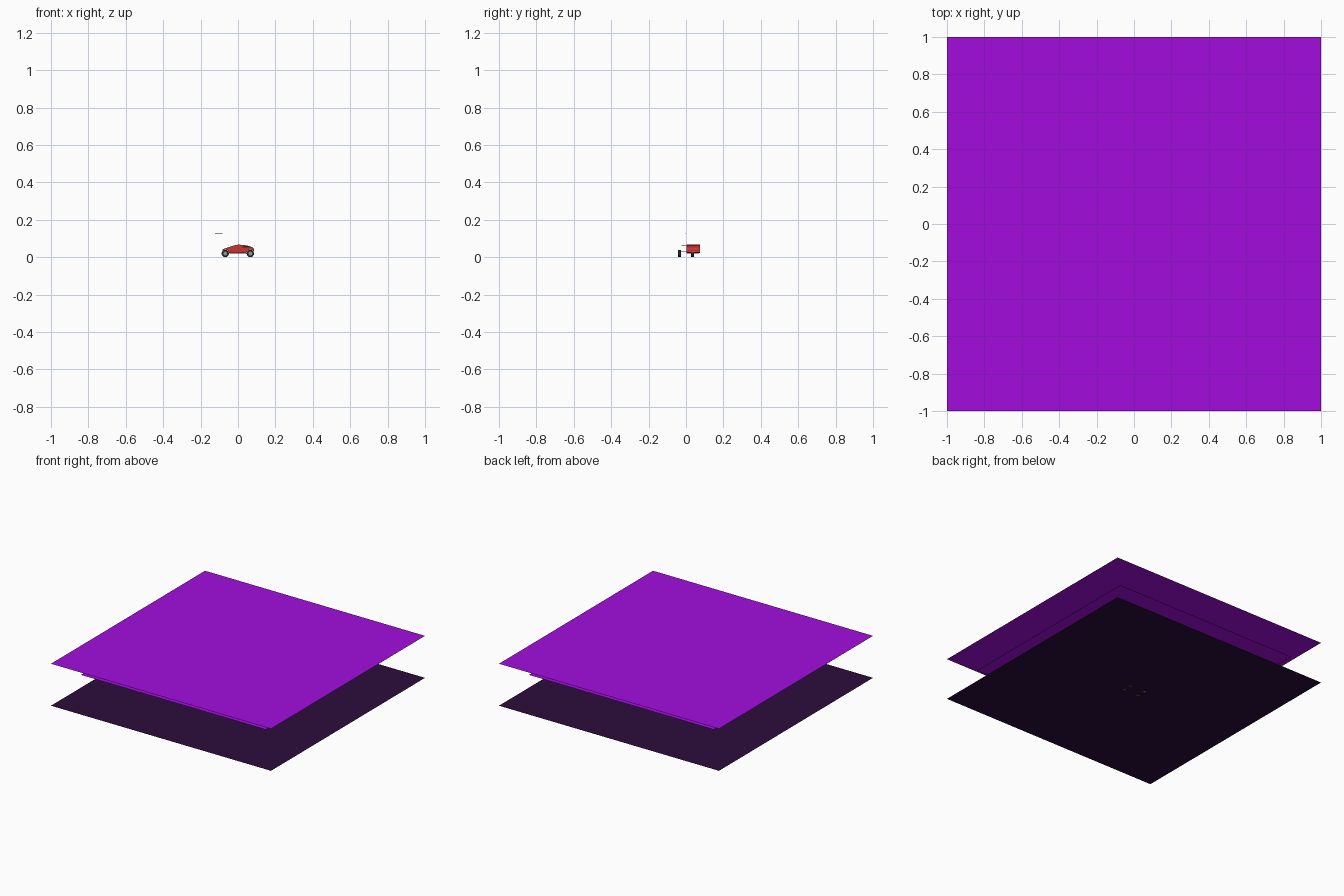
import bpy, bmesh, math
from mathutils import Matrix

if "Cube" in bpy.data.objects:
    bpy.data.objects.remove(bpy.data.objects["Cube"])


def mat(name, rgb):
    m = bpy.data.materials.new(name)
    m.diffuse_color = (*rgb, 1)
    m.use_nodes = True
    m.node_tree.nodes["Principled BSDF"].inputs["Base Color"].default_value = m.diffuse_color
    return m


PURPLE = mat("purple", (0.36, 0.004, 0.72))
DARK = mat("dark_purple", (0.024, 0.004, 0.045))
RED = mat("red", (0.6, 0.035, 0.035))
BLACK = mat("black", (0.02, 0.02, 0.02))
STEEL = mat("steel", (0.3, 0.3, 0.3))


def finish(name, bm, material):
    me = bpy.data.meshes.new(name)
    bm.normal_update()
    bm.to_mesh(me)
    bm.free()
    ob = bpy.data.objects.new(name, me)
    bpy.context.collection.objects.link(ob)
    me.materials.append(material)
    return ob


def sheet(name, half, z, material):
    bm = bmesh.new()
    bmesh.ops.create_grid(bm, x_segments=1, y_segments=1, size=half,
                          matrix=Matrix.Translation((0, 0, z)))
    return finish(name, bm, material)


def cylinder(name, loc, r, length, material, axis='Y', seg=24):
    bm = bmesh.new()
    bmesh.ops.create_cone(bm, cap_ends=True, segments=seg, radius1=r, radius2=r, depth=length)
    rot = {'X': Matrix.Rotation(math.pi / 2, 4, 'Y'), 'Y': Matrix.Rotation(math.pi / 2, 4, 'X')}[axis]
    bmesh.ops.transform(bm, matrix=Matrix.Translation(loc) @ rot, verts=bm.verts)
    for f in bm.faces:
        f.smooth = len(f.verts) == 4
    return finish(name, bm, material)


def slab(name, pts, y0, y1, material):
    """Side profile (x, z) extruded from y0 to y1."""
    bm = bmesh.new()
    face = bm.faces.new([bm.verts.new((x, y0, z)) for x, z in pts])
    ext = bmesh.ops.extrude_face_region(bm, geom=[face])
    new = [v for v in ext["geom"] if isinstance(v, bmesh.types.BMVert)]
    bmesh.ops.translate(bm, verts=new, vec=(0, y1 - y0, 0))
    bmesh.ops.recalc_face_normals(bm, faces=bm.faces)
    return finish(name, bm, material)


def arch(cx, cz, r, z):
    """Points of a wheel arch, left to right."""
    a0 = math.asin((z - cz) / r)
    return [(cx - r * math.cos(a), cz + r * math.sin(a))
            for a in [a0 + (math.pi - 2 * a0) * i / 8 for i in range(9)]]


# Floor, ceiling and the smaller sheet under the ceiling
sheet("floor", 1.0, 0.015, DARK)
sheet("ceiling", 1.0, 0.36, PURPLE)
sheet("inner_ceiling", 0.84, 0.25, PURPLE)

# Car body, set to one side of the wheels
WX, WZ, WR = (-0.068, 0.066), 0.0195, 0.0195
outline = ([(-0.085, 0.022)] + arch(WX[0], WZ, 0.021, 0.023)[1:]
           + arch(WX[1], WZ, 0.021, 0.023)[:-1]
           + [(0.086, 0.024), (0.085, 0.045), (0.079, 0.053), (0.055, 0.061), (0.03, 0.066),
              (0.0, 0.067), (-0.025, 0.062), (-0.05, 0.053), (-0.08, 0.044), (-0.086, 0.034)])
# keep the left corner ahead of the arch
outline[0] = (-0.087, 0.026)
slab("car_body", outline, 0.004, 0.074, RED)
slab("side_skirt", [(-0.046, 0.016), (0.046, 0.016), (0.046, 0.02), (-0.046, 0.02)],
     0.004, 0.07, STEEL)
slab("side_window", [(0.022, 0.053), (0.07, 0.052), (0.058, 0.058), (0.034, 0.061)],
     0.0025, 0.0755, BLACK)

# Wheels, hubs and axles
for x in WX:
    for y in (-0.035, 0.035):
        cylinder("tyre", (x, y, WZ), WR, 0.015, BLACK)
        cylinder("hub", (x, y, WZ), WR * 0.55, 0.017, STEEL, seg=10)
    cylinder("axle", (x, 0, WZ + 0.012), 0.002, 0.06, STEEL, seg=8)

# Small loose trim
for x in (-0.05, 0.09):
    cylinder("trim_rod", (x, -0.012, 0.062), 0.0015, 0.026, BLACK, seg=8)
cylinder("floating_rod", (-0.102, -0.002, 0.126), 0.0018, 0.04, BLACK, axis='X', seg=8)
